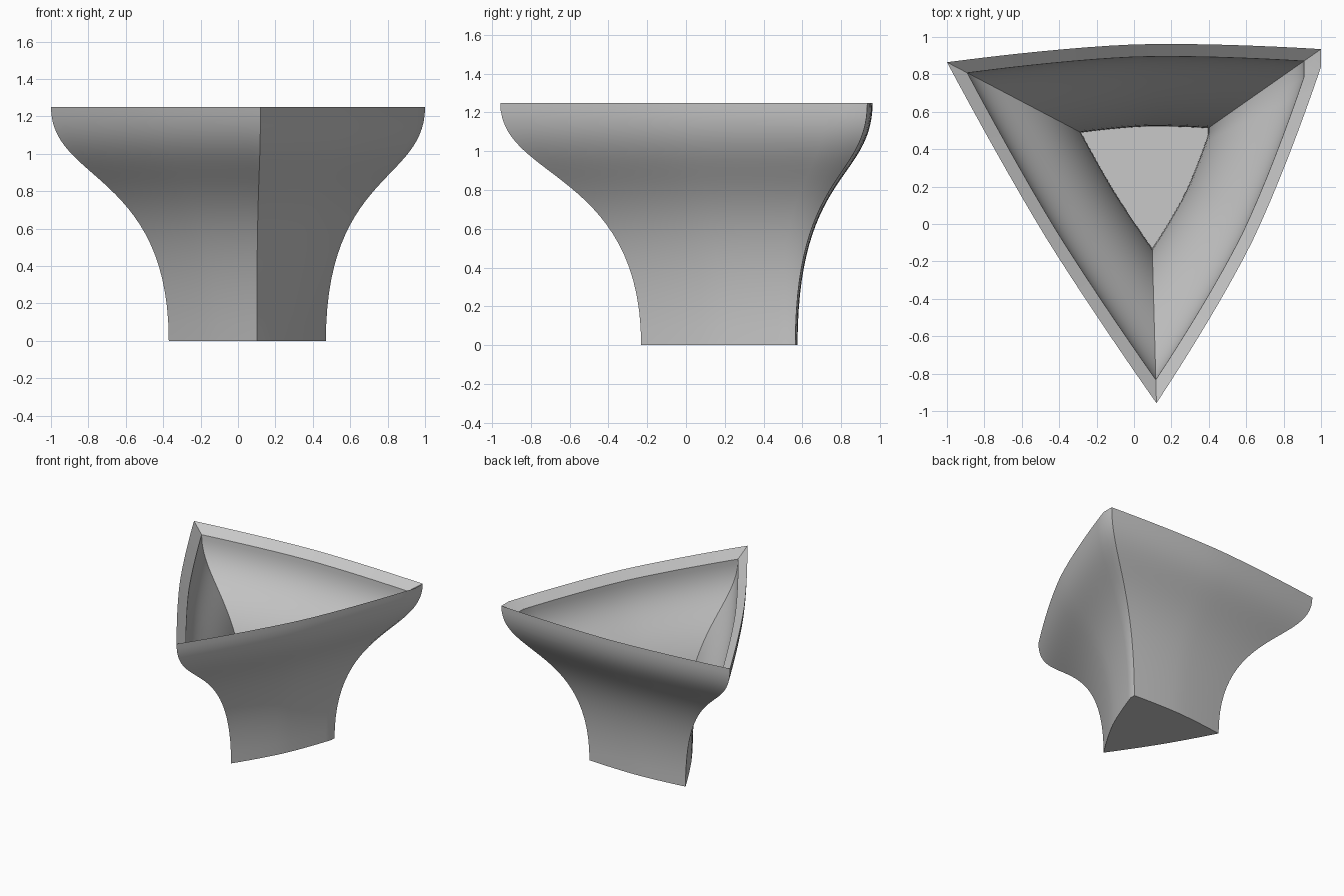
import bpy
import bmesh
from mathutils import Vector

if "Cube" in bpy.data.objects:
    bpy.data.objects.remove(bpy.data.objects["Cube"], do_unlink=True)

HEIGHT = 1.25
FLOOR, INNER_TOP = 0.06, 1.19
PIVOT = Vector((0.086, 0.295))
STEPS = 28


def bowed(a, b, bulge, n):
    """Points from a up to, not including, b along a side bent outward at its middle."""
    a, b = Vector(a), Vector(b)
    d = (b - a).normalized()
    out = Vector((-d.y, d.x))
    return [a.lerp(b, i / n) + out * bulge * (1 - abs(2 * i / n - 1) ** 1.6) for i in range(n)]


def bezier(t, p0, p1, p2, p3):
    u = 1 - t
    return p0 * u**3 + 3 * p1 * u * u * t + 3 * p2 * u * t * t + p3 * t**3


# Rim outline, clockwise: back side, blunt left corner, left side, right side
back_right, back_left = (-1, 0.865), (1, 0.935)
blunt, front = (1, 0.84), (0.12, -0.958)
outline = (bowed(back_right, back_left, 0.06, 16) + [Vector(back_left)]
           + bowed(blunt, front, 0.08, 16) + bowed(front, back_right, 0.04, 16))

# Flared profile as (scale, height), for the outside and the inside
outer, inner = [], []
for i in range(STEPS + 1):
    t = i / STEPS
    flare = bezier(t, 0, 0, 1, 1)
    z = bezier(t, 0, 0.9, 0.85, HEIGHT)
    outer.append((0.42 + 0.58 * flare, z))
    inner.append((0.34 + 0.56 * flare, FLOOR + z * (INNER_TOP - FLOOR) / HEIGHT))

# One skin: up the outside, over the inward sloping rim and down the inside
bm = bmesh.new()
rings = []
for scale, z in outer + inner[::-1]:
    ring = []
    for p in outline:
        q = PIVOT + (p - PIVOT) * scale
        ring.append(bm.verts.new((q.x, q.y, z)))
    rings.append(ring)
for low, high in zip(rings, rings[1:]):
    for i in range(len(outline)):
        j = (i + 1) % len(outline)
        bm.faces.new((low[i], high[i], high[j], low[j]))
bm.faces.new(rings[0])
bm.faces.new(rings[-1])
bmesh.ops.recalc_face_normals(bm, faces=bm.faces)

mesh = bpy.data.meshes.new("triangular_vase")
bm.to_mesh(mesh)
bm.free()
vase = bpy.data.objects.new("triangular_vase", mesh)
bpy.context.collection.objects.link(vase)

# Plain grey finish
grey = bpy.data.materials.new("plain_grey")
grey.use_nodes = True
colour = (0.58, 0.58, 0.58, 1)
grey.diffuse_color = colour
grey.node_tree.nodes["Principled BSDF"].inputs["Base Color"].default_value = colour
mesh.materials.append(grey)

# Smooth walls with crisp corners
bpy.ops.object.select_all(action="DESELECT")
vase.select_set(True)
bpy.context.view_layer.objects.active = vase
bpy.ops.object.shade_smooth_by_angle()
